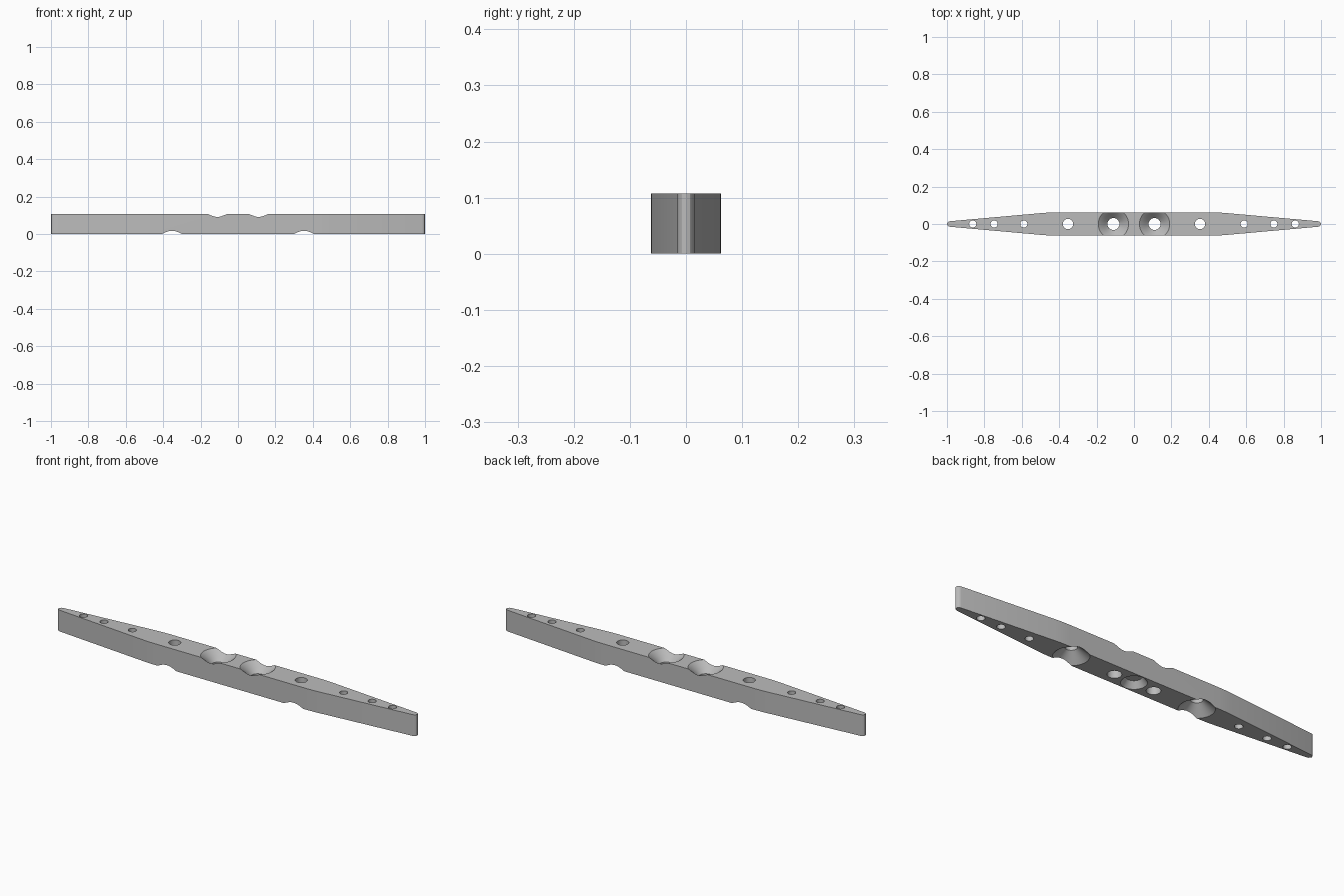
import bpy, bmesh, math

cube = bpy.data.objects.get("Cube")
if cube:
    bpy.data.objects.remove(cube, do_unlink=True)

HEIGHT = 0.107
OVER = 0.03      # how far the cutters reach beyond the bar
SEGMENTS = 48

# Single satin grey metal
metal = bpy.data.materials.new("grey_metal")
grey = (0.5, 0.5, 0.5, 1)
metal.diffuse_color = grey
metal.use_nodes = True
metal.node_tree.nodes["Principled BSDF"].inputs["Base Color"].default_value = grey


def make_object(name, bm):
    bmesh.ops.recalc_face_normals(bm, faces=bm.faces)
    mesh = bpy.data.meshes.new(name)
    bm.to_mesh(mesh)
    bm.free()
    mesh.materials.append(metal)
    obj = bpy.data.objects.new(name, mesh)
    bpy.context.collection.objects.link(obj)
    return obj


def add_turned(bm, x, profile):
    """Closed solid of revolution about a vertical axis at x; profile is (radius, z)."""
    rings = []
    for r, z in profile:
        rings.append([bm.verts.new((x + r * math.cos(a), r * math.sin(a), z))
                      for a in (2 * math.pi * i / SEGMENTS for i in range(SEGMENTS))])
    for low, high in zip(rings, rings[1:]):
        for i in range(SEGMENTS):
            j = (i + 1) % SEGMENTS
            bm.faces.new((low[i], low[j], high[j], high[i]))
    bm.faces.new(rings[0][::-1])
    bm.faces.new(rings[-1])


# Bar: tapered outline with softened shoulders and rounded tips
quarter = [(0.42, 0.062), (0.455, 0.0612), (0.49, 0.0588),
           (0.984, 0.0148), (0.992, 0.0125), (0.998, 0.007), (1.0, 0.0)]
right_half = [(x, -y) for x, y in quarter] + [(x, y) for x, y in quarter[-2::-1]]
outline = right_half + [(-x, -y) for x, y in right_half]
bm = bmesh.new()
base = bm.faces.new([bm.verts.new((x, y, 0)) for x, y in outline])
extruded = bmesh.ops.extrude_face_region(bm, geom=[base])
bmesh.ops.translate(bm, vec=(0, 0, HEIGHT),
                    verts=[v for v in extruded["geom"] if isinstance(v, bmesh.types.BMVert)])
bar = make_object("tapered_bar", bm)

# Drilled holes and sunk seats, mirrored to both ends
bm = bmesh.new()
top, bottom = HEIGHT + OVER, -OVER
for side in (-1, 1):
    # small through holes
    for x in (0.589, 0.748, 0.862):
        add_turned(bm, side * x, [(0.019, bottom), (0.019, top)])
    # holes sunk from below
    add_turned(bm, side * 0.353, [(0.081, bottom), (0.081, 0), (0.028, 0.046), (0.028, top)])
    # holes with wide seats on top
    add_turned(bm, side * 0.11, [(0.032, bottom), (0.032, HEIGHT - 0.048),
                                 (0.050, HEIGHT - 0.029), (0.068, HEIGHT - 0.010),
                                 (0.081, HEIGHT), (0.081, top)])
# blind pocket under the middle
add_turned(bm, 0, [(0.058, bottom), (0.058, 0), (0.036, 0.03)])
cutter = make_object("hole_cutter", bm)
cutter.hide_render = True

cut = bar.modifiers.new("holes", "BOOLEAN")
cut.operation = "DIFFERENCE"
cut.solver = "EXACT"
cut.object = cutter

# Apply the cut, drop the helper and shade smoothly with sharp edges kept
bpy.ops.object.select_all(action="DESELECT")
bpy.context.view_layer.objects.active = bar
bar.select_set(True)
bpy.ops.object.modifier_apply(modifier=cut.name)
bpy.data.objects.remove(cutter, do_unlink=True)
bpy.ops.object.shade_smooth_by_angle(angle=math.radians(28))
